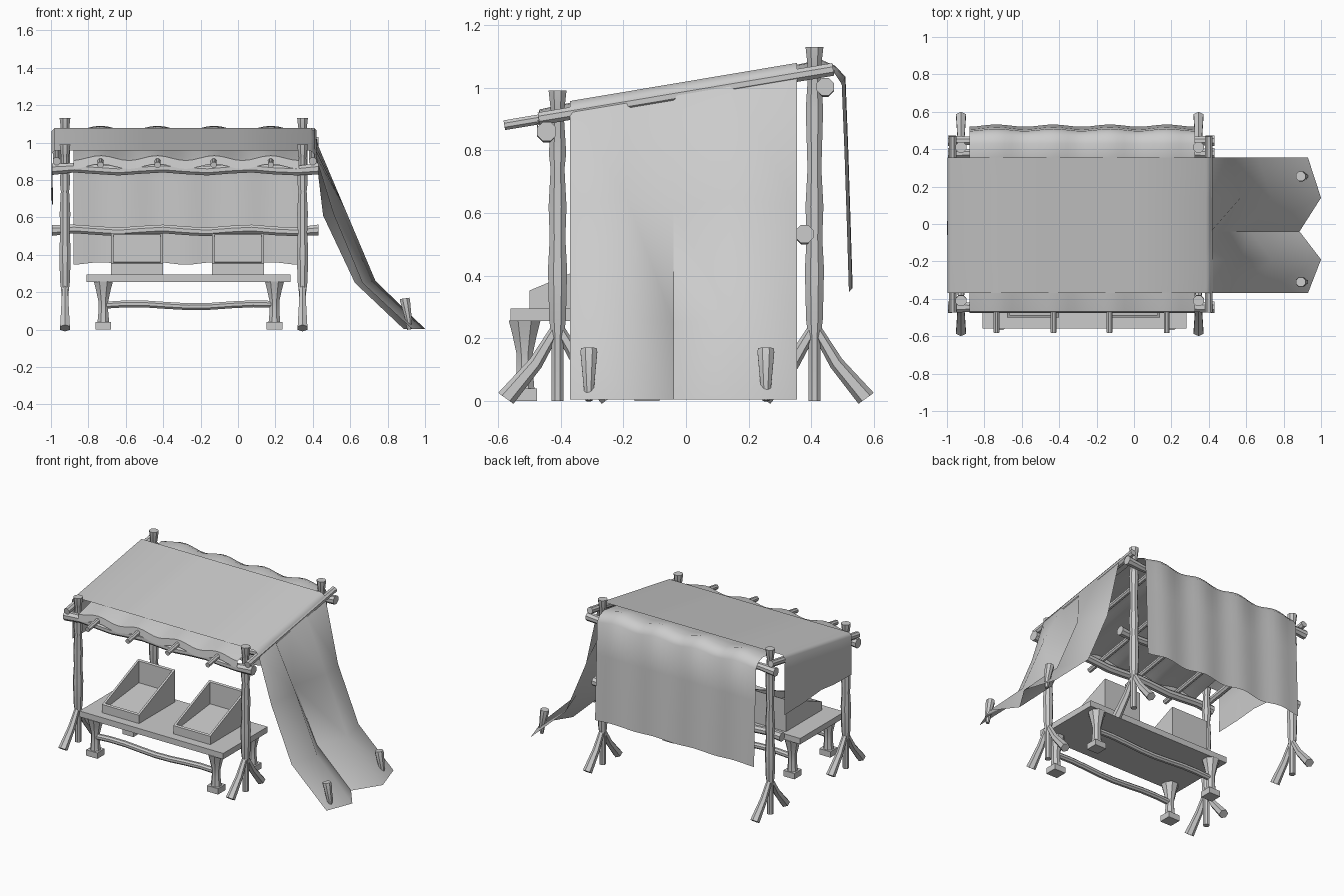
import bpy, bmesh, math
from mathutils import Vector

if "Cube" in bpy.data.objects:
    bpy.data.objects.remove(bpy.data.objects["Cube"])


def finish(name, bm, angle=40, fix=True):
    if fix:
        bmesh.ops.recalc_face_normals(bm, faces=bm.faces)
    me = bpy.data.meshes.new(name)
    bm.to_mesh(me)
    bm.free()
    ob = bpy.data.objects.new(name, me)
    bpy.context.collection.objects.link(ob)
    bpy.ops.object.select_all(action='DESELECT')
    ob.select_set(True)
    bpy.context.view_layer.objects.active = ob
    bpy.ops.object.shade_smooth_by_angle(angle=math.radians(angle))
    return ob


def tube(name, pts, radii, sides=8):
    """Capped pole of varying radius through the points."""
    bm = bmesh.new()
    pts = [Vector(p) for p in pts]
    q = (pts[-1] - pts[0]).to_track_quat('Z', 'Y')
    rings = []
    for p, r in zip(pts, radii):
        ring = []
        for i in range(sides):
            a = 2 * math.pi * (i + .5) / sides
            ring.append(bm.verts.new(p + q @ Vector((r * math.cos(a), r * math.sin(a), 0))))
        rings.append(ring)
    for a, b in zip(rings, rings[1:]):
        for i in range(sides):
            j = (i + 1) % sides
            bm.faces.new((a[i], a[j], b[j], b[i]))
    bm.faces.new(rings[0][::-1])
    bm.faces.new(rings[-1])
    return finish(name, bm)


def box(name, lo, hi):
    bm = bmesh.new()
    bmesh.ops.create_cube(bm, size=1)
    for v in bm.verts:
        v.co = [l + (c + .5) * (h - l) for c, l, h in zip(v.co, lo, hi)]
    return finish(name, bm)


def sheet(name, rows):
    """Cloth surface from rows of points."""
    bm = bmesh.new()
    vs = [[bm.verts.new(p) for p in row] for row in rows]
    for a, b in zip(vs, vs[1:]):
        for i in range(len(a) - 1):
            bm.faces.new((a[i], a[i + 1], b[i + 1], b[i]))
    return finish(name, bm, 50)


def roof(y):
    return .957 + .168 * (y + .37)


XL, XR = -.925, .345
RAFTERS = (-.735, -.43, -.13, .175)

# Four carved posts, each with two splayed feet
for x in (XL, XR):
    for y, h in ((-.41, .99), (.41, 1.13)):
        zs = (0, .2, .26, .42, .52, .62, .74, h - .2, h - .07, h - .065, h)
        rs = (.021, .021, .029, .033, .027, .031, .024, .03, .021, .023, .031)
        tube("post", [(x, y, z) for z in zs], rs)
        for s in (-1, 1):
            tube("post_foot", [(x, y + s * .005, .23), (x, y + s * .07, .12), (x, y + s * .165, .008)],
                 (.017, .023, .03), 6)

# Long beams across the front and back
for name, y, z, r in (("front_beam", -.445, .857, .027), ("back_top_beam", .445, 1.0, .024),
                      ("back_mid_beam", .378, .53, .025)):
    pts = [(-.995 + 1.425 * i / 12, y, z + .008 * math.sin(i * 1.6)) for i in range(13)]
    tube(name, pts, [r + .006 * (i in (0, 12)) for i in range(13)])

# Sloped side rails and rafters
for x in (-.97, .40):
    tube("side_rail", [(x, -.47, roof(-.47) - .04), (x, .47, roof(.47) - .04)], (.022, .022))
for x in RAFTERS:
    tube("rafter", [(x, -.58, roof(-.58) - .042), (x, .47, roof(.47) - .042)], (.017, .017))

# Cross cloth: hangs on the left, covers the roof, runs down to the ground on the right
ys = (-.37, -.19, -.04, .14, .355)
kind = (1, 2, 0, 2, 1)
drape = [((.455, .51, .57), (.61, .62, .65)),
         ((.625, .665, .735), (.25, .25, .26)),
         ((.885, .93, 1.0), (.004, .004, .004))]
rows = [[(-1 + .006 * k, y, .67 + .025 * (k == 0)) for y, k in zip(ys, kind)],
        [(-.995, y, roof(y) - .15) for y in ys],
        [(-.998, y, roof(y) - .02) for y in ys]]
for x in (-.98, -.5, 0, .385):
    rows.append([(x, y, roof(y)) for y in ys])
rows.append([(.412, y, roof(y) - .02) for y in ys])
for dx, dz in drape:
    rows.append([(dx[k], y, dz[k]) for y, k in zip(ys, kind)])
sheet("cross_cloth", rows)

# Long cloth: sags between the rafters and hangs down the back
N = 32
path = [(-.475, .885, 1), (-.468, roof(-.46) - .012, 1), (-.38, roof(-.38) - .006, .8),
        (0, roof(0) - .006, .5), (.35, roof(.35) - .006, .7), (.43, roof(.43) - .002, 1),
        (.475, 1.07, 1), (.503, 1.035, .9), (.512, .8, .3), (.52, .55, .15), (.526, .36, .5)]
rows = []
for k, (y, z, w) in enumerate(path):
    row = []
    for i in range(N + 1):
        x = -.88 + 1.205 * i / N
        c = math.cos(2 * math.pi * (x + .735) / .3035)
        row.append((x, y + (.006 * c if k > 6 else 0), z - .013 * w * (1 - c)))
    rows.append(row)
sheet("long_cloth", rows)

# Tent pegs
for y in (-.31, .255):
    tube("peg", [(.915, y, 0), (.912, y, .055), (.893, y, .155), (.891, y, .167)],
         (.012, .019, .029, .027))

# Display table
box("table_top", (-.81, -.56, .255), (.28, -.08, .295))
for y in (-.515, -.125):
    for x in (-.72, .195):
        box("table_foot", (x - .042, y - .04, 0), (x + .042, y + .04, .04))
        tube("table_leg", [(x, y, z) for z in (.035, .1, .15, .21, .257)], (.034, .028, .028, .042, .055))
    tube("table_stretcher", [(-.72 + .915 * i / 8, y, .13 + .008 * math.sin(i * 1.1)) for i in range(9)],
         [.02] * 9)

# Sloping open crates
for cx in (-.54, 0):
    bm = bmesh.new()
    w, y0, y1, zb = .14, -.5, -.11, .295
    prof = ((y0, zb), (y1, zb), (y1, .515), (y0, .352))
    sides = [[bm.verts.new((cx + s * w, y, z)) for y, z in prof] for s in (-1, 1)]
    for i in range(4):
        j = (i + 1) % 4
        f = bm.faces.new((sides[0][i], sides[0][j], sides[1][j], sides[1][i]))
        if i == 2:
            top = f
    bm.faces.new(sides[0])
    bm.faces.new(sides[1][::-1])
    bmesh.ops.recalc_face_normals(bm, faces=bm.faces)
    bmesh.ops.inset_region(bm, faces=[top], thickness=.02)
    inner = bmesh.ops.extrude_discrete_faces(bm, faces=[top])["faces"][0]
    for v in inner.verts:
        v.co.z = .32 if v.co.y < -.3 else .36
    finish("crate", bm, 30, False)
